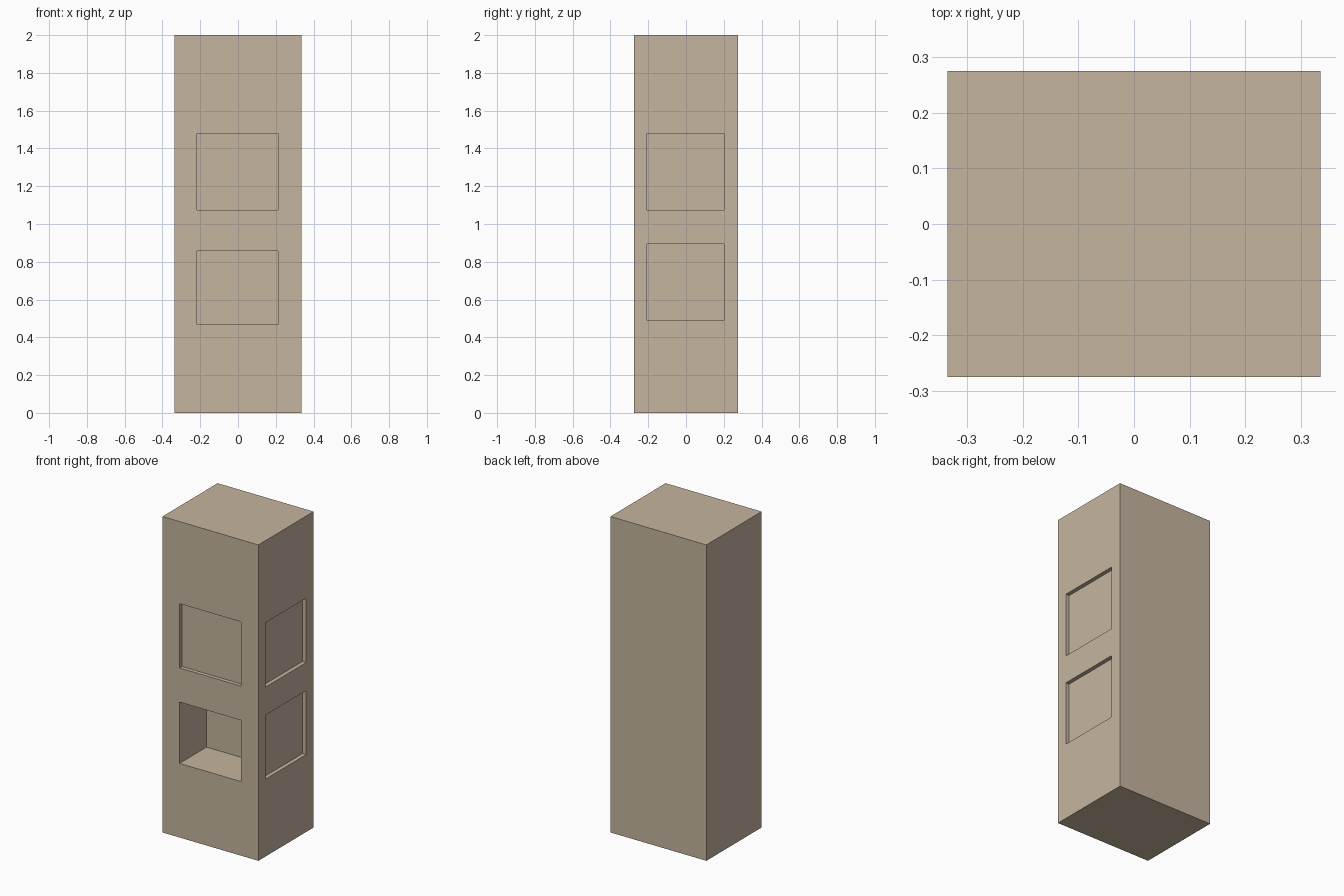
import bpy

if "Cube" in bpy.data.objects:
    bpy.data.objects.remove(bpy.data.objects["Cube"])

stone = bpy.data.materials.new("warm beige")
stone.diffuse_color = (0.56, 0.46, 0.345, 1)
stone.use_nodes = True
stone.node_tree.nodes["Principled BSDF"].inputs["Base Color"].default_value = stone.diffuse_color


def box(name, x0, x1, y0, y1, z0, z1):
    bpy.ops.mesh.primitive_cube_add(
        size=1, location=((x0 + x1) / 2, (y0 + y1) / 2, (z0 + z1) / 2))
    ob = bpy.context.object
    ob.name = name
    ob.scale = (x1 - x0, y1 - y0, z1 - z0)
    bpy.ops.object.transform_apply(location=True, rotation=False, scale=True)
    ob.data.materials.append(stone)
    return ob


W, D = 0.336, 0.276   # half width and half depth
OUT = 0.1             # how far cutters stick out of the body

# Solid pillar
pillar = box("pillar", -W, W, -D, D, 0, 2)

# Recesses: front panel, deep front opening, two side panels
cutters = [
    box("front_panel_cutter", -0.216, 0.213, -D - OUT, -D + 0.025, 1.073, 1.48),
    box("front_opening_cutter", -0.216, 0.213, -D - OUT, -D + 0.27, 0.469, 0.857),
]
for z0, z1 in ((1.073, 1.48), (0.49, 0.895)):
    cutters.append(box("side_panel_cutter", W - 0.025, W + OUT, -0.206, 0.202, z0, z1))

# Cut the recesses, then remove the cutters
bpy.ops.object.select_all(action='DESELECT')
bpy.context.view_layer.objects.active = pillar
pillar.select_set(True)
for c in cutters:
    mod = pillar.modifiers.new("recess", 'BOOLEAN')
    mod.operation = 'DIFFERENCE'
    mod.solver = 'EXACT'
    mod.object = c
    bpy.ops.object.modifier_apply(modifier=mod.name)
    bpy.data.objects.remove(c)
